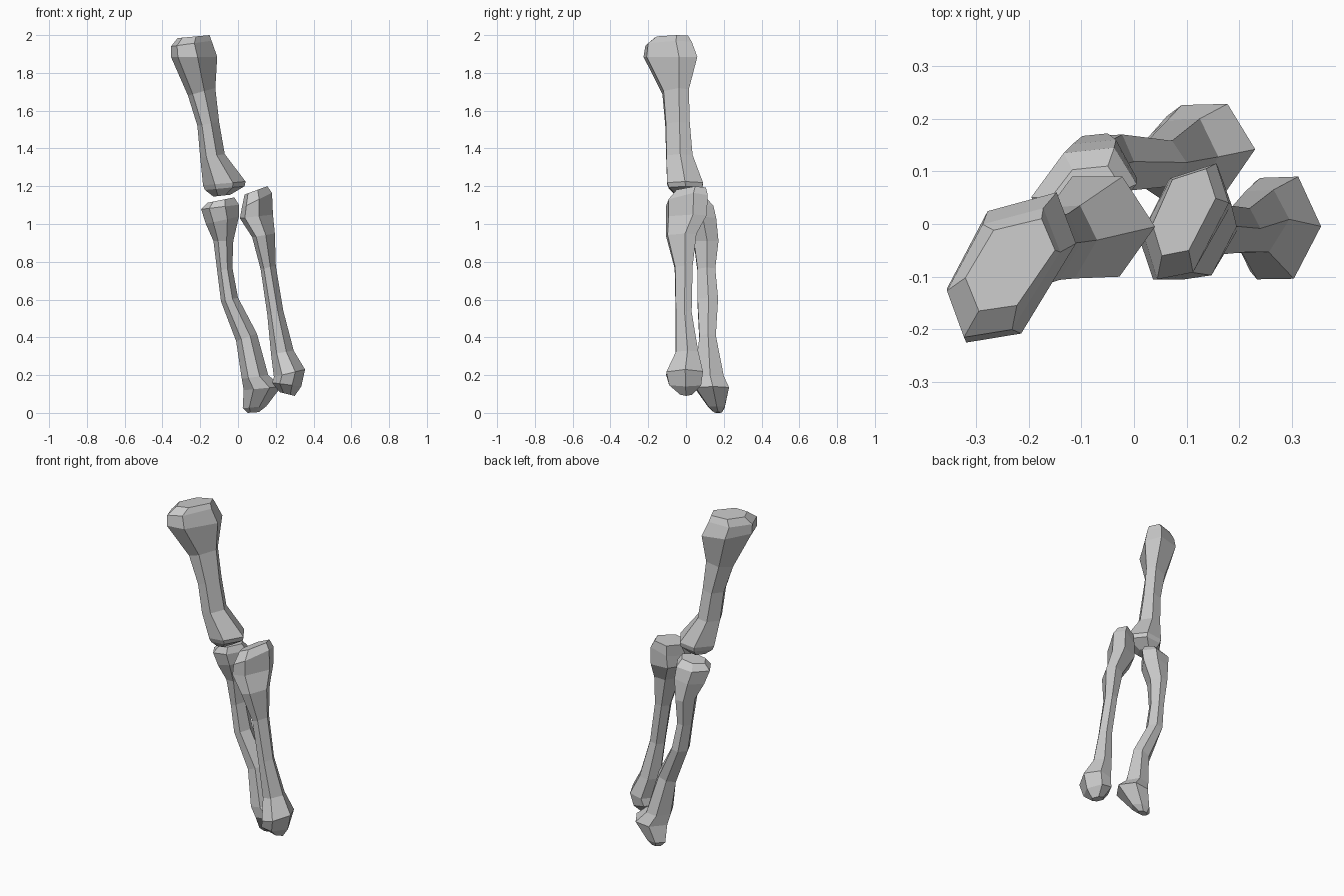
import bpy, bmesh

# Six-sided outlines in a -1..1 box: slanted knuckle and even shaft
SLANT = [(-1, -.28), (-.7, -1), (.15, -.88), (1, .32), (.7, 1), (-.37, .75)]
EVEN = [(-1, 0), (-.45, -1), (.4, -1), (1, 0), (.45, 1), (-.4, 1)]


def bone(name, rings):
    """Loft hexagons; ring = x0, x1, y0, y1, z, tilt along x, slant share."""
    bm = bmesh.new()
    loops = []
    for x0, x1, y0, y1, z, tilt, share in rings:
        loop = []
        for s, e in zip(SLANT, EVEN):
            u = s[0] * share + e[0] * (1 - share)
            v = s[1] * share + e[1] * (1 - share)
            loop.append(bm.verts.new(((x0 + x1) / 2 + u * (x1 - x0) / 2,
                                      (y0 + y1) / 2 + v * (y1 - y0) / 2,
                                      z + u * tilt)))
        loops.append(loop)
    for a, b in zip(loops, loops[1:]):
        for i in range(6):
            j = (i + 1) % 6
            bm.faces.new((a[i], a[j], b[j], b[i]))
    bm.faces.new(loops[0])
    bm.faces.new(loops[-1])
    bmesh.ops.recalc_face_normals(bm, faces=bm.faces)
    mesh = bpy.data.meshes.new(name)
    bm.to_mesh(mesh)
    bm.free()
    bpy.context.collection.objects.link(bpy.data.objects.new(name, mesh))


# Upper arm bone
bone("upper_bone", [
    (-.32, -.15, -.165, .01, 1.992, .008, 1),
    (-.355, -.14, -.215, .03, 1.955, .015, 1),
    (-.355, -.11, -.225, .06, 1.885, 0, 1),
    (-.265, -.12, -.125, .015, 1.70, .02, .8),
    (-.215, -.10, -.11, .02, 1.53, .01, .5),
    (-.20, -.07, -.105, .035, 1.36, .01, .2),
    (-.185, .04, -.10, .09, 1.215, .01, 0),
    (-.175, .035, -.09, .085, 1.19, .01, 0),
    (-.13, -.04, -.05, .05, 1.15, .005, 0),
])

# Front forearm bone
bone("front_lower_bone", [
    (.035, .155, -.06, .105, 1.178, .022, 1),
    (.02, .18, -.105, .115, 1.125, .04, 1),
    (.01, .185, -.105, .11, 1.04, .01, 1),
    (.075, .195, -.105, .055, .94, .01, .8),
    (.12, .20, -.06, .035, .77, .01, .5),
    (.155, .24, -.055, .03, .53, .01, .3),
    (.175, .295, -.055, .065, .32, .01, .2),
    (.19, .355, -.105, .09, .21, .02, .1),
    (.18, .335, -.09, .08, .15, -.01, .1),
    (.22, .30, -.03, .03, .10, -.01, 0),
])

# Rear forearm bone, bowed
bone("rear_lower_bone", [
    (-.16, -.02, 0, .11, 1.127, .014, .5),
    (-.195, .005, -.02, .145, 1.09, .012, .5),
    (-.17, .005, -.005, .16, 1.02, .02, .4),
    (-.13, -.025, .04, .172, .91, 0, .3),
    (-.11, -.03, .06, .155, .76, .01, .2),
    (-.09, 0, .06, .17, .60, .01, .2),
    (-.01, .10, .07, .158, .40, .02, .2),
    (.02, .16, .045, .20, .19, .01, .2),
    (.03, .23, .05, .228, .13, .01, .1),
    (.025, .15, .12, .205, .03, .005, 0),
    (.05, .11, .15, .19, .002, .002, 0),
])
